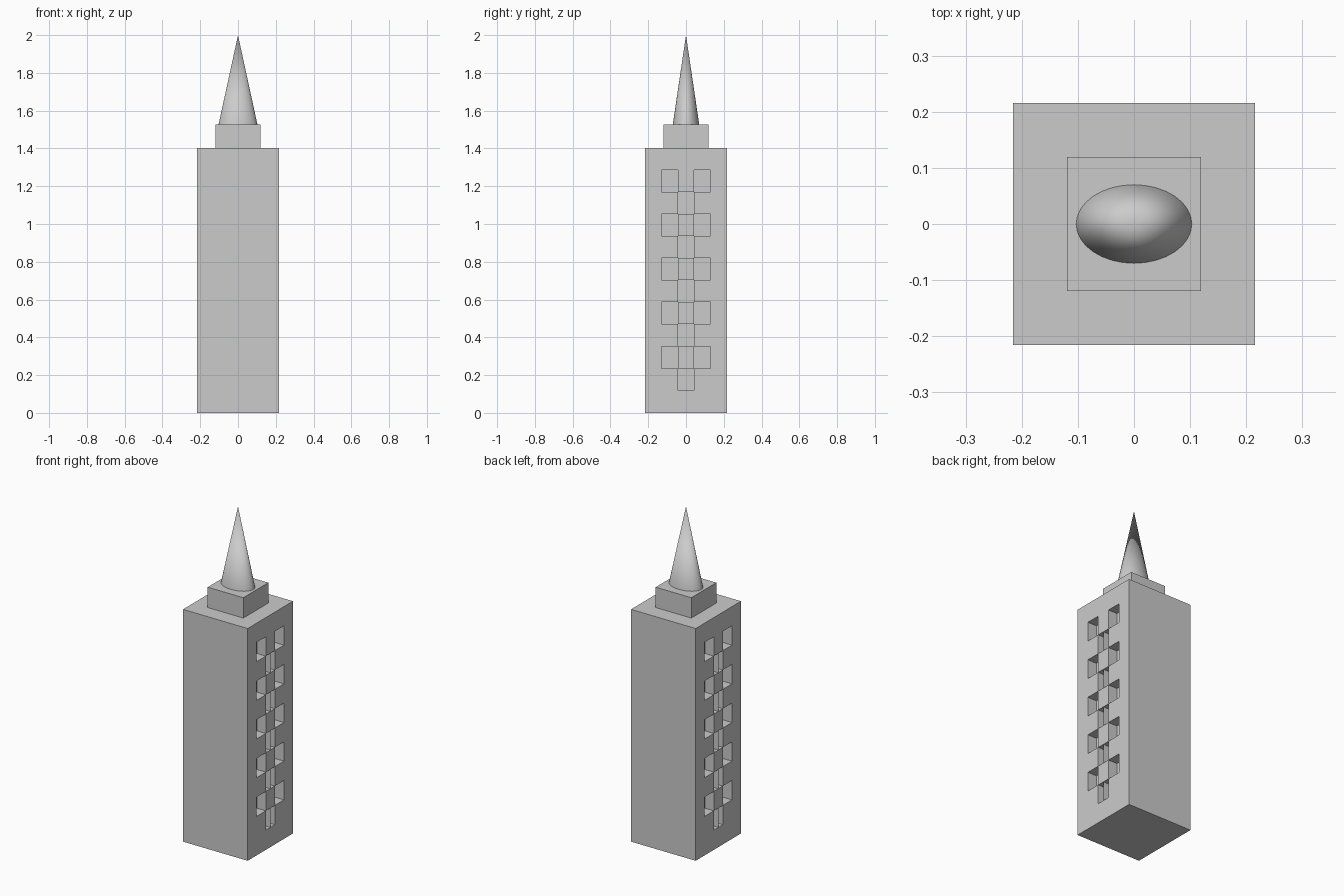
import bpy, bmesh

if "Cube" in bpy.data.objects:
    bpy.data.objects.remove(bpy.data.objects["Cube"])

W, H, DEPTH = 0.216, 1.403, 0.06
YS = [-W, -0.13, -0.043, 0.043, 0.13, W]
ROWS = 10
ZS = [0.0] + [0.119 + i * 0.1168 for i in range(ROWS + 1)] + [H]


def finish(bm, name):
    mesh = bpy.data.meshes.new(name)
    bmesh.ops.remove_doubles(bm, verts=bm.verts, dist=1e-5)
    bm.to_mesh(mesh)
    bm.free()
    obj = bpy.data.objects.new(name, mesh)
    bpy.context.collection.objects.link(obj)
    return obj


def quad(bm, pts, flip=False):
    bm.faces.new([bm.verts.new(p) for p in (pts[::-1] if flip else pts)])


def is_window(col, row):
    # checkerboard: centre windows alternate with pairs of side windows
    if not 1 <= row <= ROWS:
        return False
    return col == 2 if row % 2 else col in (1, 3)


# Tower shaft with recessed windows on both x sides
bm = bmesh.new()
for s in (1, -1):
    flip = s < 0
    x, xi = s * W, s * (W - DEPTH)
    for r in range(len(ZS) - 1):
        z0, z1 = ZS[r], ZS[r + 1]
        for c in range(5):
            y0, y1 = YS[c], YS[c + 1]
            rim = [(y0, z0), (y1, z0), (y1, z1), (y0, z1)]
            window = is_window(c, r)
            quad(bm, [(xi if window else x, y, z) for y, z in rim], flip)
            if window:
                for a, b in zip(rim, rim[1:] + rim[:1]):
                    quad(bm, [(x, *a), (x, *b), (xi, *b), (xi, *a)], flip)
        # plain front and back walls
        quad(bm, [(-W, -s * W, z0), (W, -s * W, z0),
                  (W, -s * W, z1), (-W, -s * W, z1)], flip)
for c in range(5):
    for z, flip in ((H, False), (0, True)):
        quad(bm, [(-W, YS[c], z), (W, YS[c], z),
                  (W, YS[c + 1], z), (-W, YS[c + 1], z)], flip)
finish(bm, "tower_shaft")

# Thin dividers down the middle of the centre windows
bm = bmesh.new()
for s in (1, -1):
    for r in range(1, ROWS + 1, 2):
        x0, x1 = s * (W - DEPTH), s * W
        quad(bm, [(x0, 0, ZS[r]), (x1, 0, ZS[r]),
                  (x1, 0, ZS[r + 1]), (x0, 0, ZS[r + 1])])
finish(bm, "window_dividers")

# Square block under the spire
bpy.ops.mesh.primitive_cube_add(size=1, location=(0, 0, (H + 1.526) / 2))
block = bpy.context.object
block.name = "upper_block"
block.scale = (0.238, 0.238, 1.526 - H)

# Oval spire
bpy.ops.mesh.primitive_cone_add(vertices=32, radius1=1, radius2=0, depth=1,
                                location=(0, 0, (1.526 + 2) / 2))
spire = bpy.context.object
spire.name = "spire"
spire.scale = (0.103, 0.07, 2 - 1.526)
bpy.ops.object.transform_apply(location=False, rotation=False, scale=True)
bpy.ops.object.shade_smooth_by_angle()
